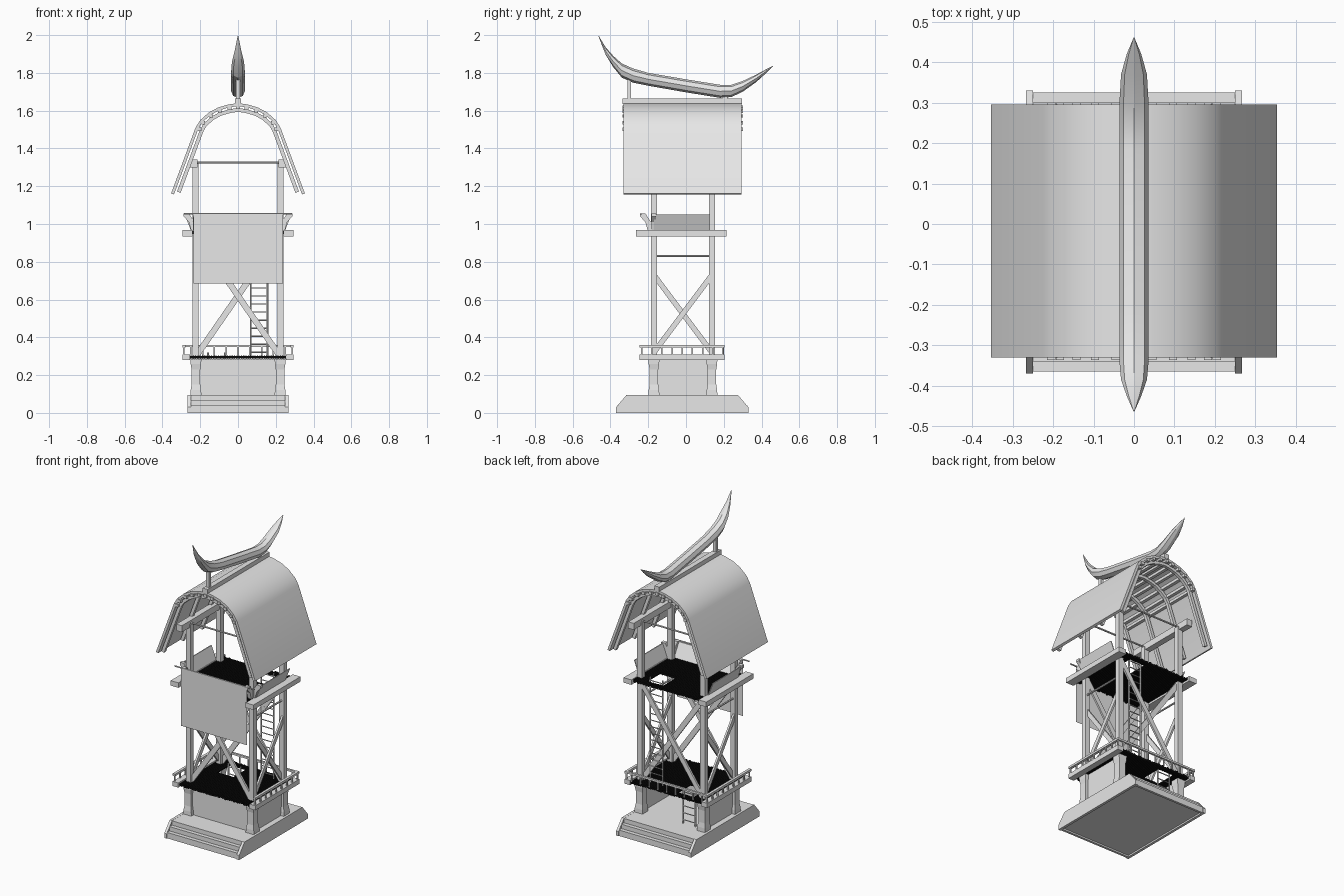
import bpy, bmesh, random
from mathutils import Vector, Matrix

random.seed(4)
cube = bpy.data.objects.get("Cube")
if cube:
    bpy.data.objects.remove(cube)


def material(name, value):
    m = bpy.data.materials.new(name)
    m.use_nodes = True
    colour = (value, value, value, 1)
    m.diffuse_color = colour
    m.node_tree.nodes["Principled BSDF"].inputs["Base Color"].default_value = colour
    return m


grey = material("light grey", 0.8)
black = material("black matting", 0.003)

FRONT, BACK = -0.17, 0.137      # post rows
SIDES = (-1, 1)


class Part:
    """Collects simple solids into one named object."""
    def __init__(self, name):
        self.name, self.bm = name, bmesh.new()

    def box(self, x0, x1, y0, y1, z0, z1):
        size = Matrix.Diagonal((abs(x1 - x0), abs(y1 - y0), abs(z1 - z0), 1))
        pos = Matrix.Translation(((x0 + x1) / 2, (y0 + y1) / 2, (z0 + z1) / 2))
        bmesh.ops.create_cube(self.bm, size=1, matrix=pos @ size)

    def span(self, p, q):
        p, q = Vector(p), Vector(q)
        turn = (q - p).to_track_quat('Z', 'Y').to_matrix().to_4x4()
        return Matrix.Translation((p + q) / 2) @ turn, (q - p).length

    def beam(self, p, q, w, h):
        m, length = self.span(p, q)
        bmesh.ops.create_cube(self.bm, size=1, matrix=m @ Matrix.Diagonal((w, h, length, 1)))

    def rod(self, p, q, r, sides=6):
        m, length = self.span(p, q)
        bmesh.ops.create_cone(self.bm, cap_ends=True, segments=sides, radius1=r,
                              radius2=r, depth=length, matrix=m)

    def loft(self, rings):
        rows = [[self.bm.verts.new(c) for c in ring] for ring in rings]
        n = len(rows[0])
        for a, b in zip(rows, rows[1:]):
            for i in range(n):
                self.bm.faces.new((a[i], a[(i + 1) % n], b[(i + 1) % n], b[i]))
        self.bm.faces.new(rows[0])
        self.bm.faces.new(rows[-1][::-1])

    def done(self, smooth=None, mat=grey):
        bmesh.ops.recalc_face_normals(self.bm, faces=self.bm.faces)
        mesh = bpy.data.meshes.new(self.name)
        self.bm.to_mesh(mesh)
        self.bm.free()
        mesh.materials.append(mat)
        ob = bpy.data.objects.new(self.name, mesh)
        bpy.context.collection.objects.link(ob)
        if smooth:
            bpy.ops.object.select_all(action='DESELECT')
            ob.select_set(True)
            bpy.context.view_layer.objects.active = ob
            bpy.ops.object.shade_smooth_by_angle(angle=smooth)


# Stepped plinth with sloping cheeks
p = Part("plinth_steps")
for i in range(3):
    p.box(-0.25, 0.25, -0.365 + 0.025 * i, 0.325 - 0.025 * i, 0.01 + 0.028 * i, 0.038 + 0.028 * i)
p.done()
p = Part("plinth_cheeks")
cheek = [(-0.37, 0), (-0.37, 0.03), (-0.315, 0.095), (0.275, 0.095), (0.33, 0.03), (0.33, 0)]
for s in SIDES:
    p.loft([[(s * x, y, z) for y, z in cheek] for x in (0.25, 0.267)])
for y in (-0.365, 0.31):
    p.box(-0.25, 0.25, y, y + 0.015, 0, 0.02)
p.done()

# Waisted ground floor columns and walls
p = Part("ground_columns")
for s in SIDES:
    for y in (FRONT, BACK):
        rings = []
        for z, r in ((0.09, 0.029), (0.12, 0.028), (0.15, 0.023), (0.23, 0.023), (0.26, 0.028), (0.285, 0.029)):
            rings.append([(s * 0.223 + a * r, y + b * r, z) for a, b in ((-1, -1), (1, -1), (1, 1), (-1, 1))])
        p.loft(rings)
p.done()
p = Part("ground_walls")
p.box(-0.2, 0.2, FRONT - 0.006, FRONT + 0.006, 0.09, 0.285)
for s in SIDES:
    p.box(s * 0.217, s * 0.229, FRONT, BACK, 0.09, 0.285)
p.done()


# Black pole floors with a ladder hatch
def deck(name, z, y0, y1, hx0, hx1, count=42):
    d = Part(name)
    step = 0.51 / count
    for i in range(count):
        x = -0.255 + step * (i + 0.5)
        a, b = y0 - random.uniform(0, 0.012), y1 + random.uniform(0, 0.012)
        runs = [(a, 0.02), (0.165, b)] if hx0 < x < hx1 else [(a, b)]
        for c, e in runs:
            d.rod((x, c, z), (x, e, z), step * 0.75)
    d.done(mat=black)


deck("lower_deck", 0.295, -0.23, 0.19, -0.17, -0.05)
deck("upper_deck", 0.955, -0.23, 0.19, 0.05, 0.17)

p = Part("deck_beams")
for s in SIDES:
    p.box(s * 0.255, s * 0.295, -0.245, 0.205, 0.28, 0.31)
    p.box(s * 0.24, s * 0.295, -0.265, 0.215, 0.935, 0.967)
p.done()

# Lower balustrade
p = Part("lower_railing")
for s in SIDES:
    p.box(s * 0.278, s * 0.295, -0.245, 0.205, 0.346, 0.36)
    for i in range(9):
        y = -0.235 + 0.43 * i / 8
        p.box(s * 0.283, s * 0.291, y - 0.004, y + 0.004, 0.31, 0.346)
p.box(-0.28, 0.28, 0.19, 0.203, 0.348, 0.36)
for i in range(9):
    x = -0.25 + 0.5 * i / 8
    p.box(x - 0.004, x + 0.004, 0.192, 0.2, 0.3, 0.348)
p.done()

# Main posts
p = Part("main_posts")
for s in SIDES:
    for y in (FRONT, BACK):
        p.box(s * 0.208, s * 0.242, y - 0.016, y + 0.016, 0.28, 1.32)
p.done()

# Cross bracing and tie rods
p = Part("cross_braces")
for s in SIDES:
    for y in (FRONT, BACK):
        p.beam((-s * 0.215, y + s * 0.006, 0.31), (s * 0.215, y + s * 0.006, 0.93), 0.012, 0.032)
    for x in (-0.225, 0.225):
        ends = (FRONT, BACK)[::s]
        p.beam((x + s * 0.006, ends[0], 0.32), (x + s * 0.006, ends[1], 0.73), 0.012, 0.028)
p.done()
p = Part("tie_rods")
for s in SIDES:
    p.rod((s * 0.225, FRONT, 0.83), (s * 0.225, BACK, 0.83), 0.006)
for y in (FRONT, BACK):
    p.rod((-0.22, y, 1.325), (0.22, y, 1.325), 0.006)
p.done()


# Ladders
def ladder(name, x, y, z0, z1):
    d = Part(name)
    for s in SIDES:
        d.rod((x + s * 0.044, y, z0), (x + s * 0.044, y, z1), 0.005)
    n = round((z1 - z0) / 0.042)
    for i in range(n):
        z = z0 + (i + 0.5) * (z1 - z0) / n
        d.rod((x - 0.044, y, z), (x + 0.044, y, z), 0.0035)
    d.done()


ladder("lower_ladder", -0.115, 0.13, 0.095, 0.32)
ladder("upper_ladder", 0.112, 0.14, 0.3, 0.98)

# Flared parapet around the upper deck, with hanging cloth in front
p = Part("upper_parapet")
for s in SIDES:
    p.loft([[(s * x, y, z) for x, z in ((0.243, 0.965), (0.249, 0.965), (0.283, 1.05), (0.277, 1.05))]
            for y in (FRONT, BACK - 0.01)])
p.loft([[(x, y, z) for y, z in ((-0.19, 0.965), (-0.184, 0.965), (-0.232, 1.05), (-0.238, 1.05))]
        for x in (-0.235, 0.235)])
p.rod((-0.285, -0.238, 1.054), (0.285, -0.238, 1.054), 0.005)
p.done()
p = Part("parapet_brackets")
bracket = [(0.0, 0.965), (0.018, 0.965), (0.03, 1.01), (0.058, 1.04), (0.058, 1.056), (0.03, 1.056), (0.0, 1.01)]
for s in SIDES:
    p.loft([[(s * (0.23 + d), FRONT + t, z) for d, z in bracket] for t in (-0.012, 0.012)])
    p.loft([[(s * 0.225 + t, -0.185 - d, z) for d, z in bracket] for t in (-0.012, 0.012)])
p.done()
p = Part("hanging_cloth")
p.bm.faces.new([p.bm.verts.new((x, -0.246, z)) for x, z in
                ((-0.235, 0.685), (0.237, 0.685), (0.237, 1.055), (-0.235, 1.055))])
p.done()

# Wall plates under the roof
p = Part("wall_plates")
for s in SIDES:
    p.box(s * 0.215, s * 0.255, -0.265, 0.225, 1.3, 1.342)
p.done()

# Curved roof: skin, purlins and arched ribs share one profile
half = [(0.354, 1.162), (0.225, 1.51), (0.2, 1.55), (0.155, 1.59), (0.105, 1.617), (0.05, 1.633)]
arch = [Vector(q) for q in half] + [Vector((0, 1.64))] + [Vector((-x, z)) for x, z in reversed(half)]


def inset(depth, trim=0.0):
    out = []
    for i, q in enumerate(arch):
        t = (arch[min(i + 1, len(arch) - 1)] - arch[max(i - 1, 0)]).normalized()
        r = q + Vector((-t.y, t.x)) * depth
        if i in (0, len(arch) - 1):
            r += t * trim * (1 if i == 0 else -1)
        out.append(r)
    return out


def band(part, d0, d1, y0, y1, trim=0.0):
    loop = inset(d0, trim) + inset(d1, trim)[::-1]
    n, m = len(arch), len(loop)
    a, b = [[part.bm.verts.new((q.x, y, q.y)) for q in loop] for y in (y0, y1)]
    for i in range(m):
        part.bm.faces.new((a[i], a[(i + 1) % m], b[(i + 1) % m], b[i]))
    for ring in (a, b):
        for i in range(n - 1):
            part.bm.faces.new((ring[i], ring[i + 1], ring[m - 2 - i], ring[m - 1 - i]))


p = Part("roof_skin")
band(p, 0, 0.016, -0.33, 0.295)
p.done(0.6)
p = Part("roof_ribs")
for y in (-0.31, -0.115, 0.08, 0.272):
    band(p, 0.026, 0.046, y - 0.01, y + 0.01, 0.02)
p.done()
p = Part("roof_purlins")
for q in inset(0.022)[1:-1]:
    p.box(q.x - 0.01, q.x + 0.01, -0.336, 0.301, q.y - 0.009, q.y + 0.009)
p.done()

# Ridge beam and the stand of the finial
p = Part("ridge_beam")
p.box(-0.017, 0.017, -0.335, 0.297, 1.635, 1.665)
p.box(-0.01, 0.01, -0.31, -0.29, 1.66, 1.78)
p.box(-0.01, 0.01, 0.19, 0.22, 1.66, 1.69)
p.done()

# Boat-shaped finial: station = y, bottom, top, half width
stations = [(-0.464, 1.995, 2.0, 0.001), (-0.425, 1.895, 1.935, 0.018), (-0.385, 1.83, 1.89, 0.032),
            (-0.34, 1.775, 1.85, 0.036), (-0.28, 1.748, 1.823, 0.036), (-0.2, 1.732, 1.8, 0.036),
            (0.0, 1.697, 1.766, 0.036), (0.18, 1.668, 1.737, 0.036), (0.24, 1.672, 1.737, 0.036),
            (0.3, 1.7, 1.757, 0.036), (0.37, 1.75, 1.79, 0.032), (0.42, 1.795, 1.817, 0.018),
            (0.461, 1.835, 1.838, 0.001)]
section = [(0, 0), (0.7, 0.15), (1, 0.5), (0.72, 0.85), (0, 1)]
section += [(-x, z) for x, z in section[-2:0:-1]]
p = Part("boat_finial")
p.loft([[(u * w, y, lo + v * (hi - lo)) for u, v in section] for y, lo, hi, w in stations])
p.done(0.35)
